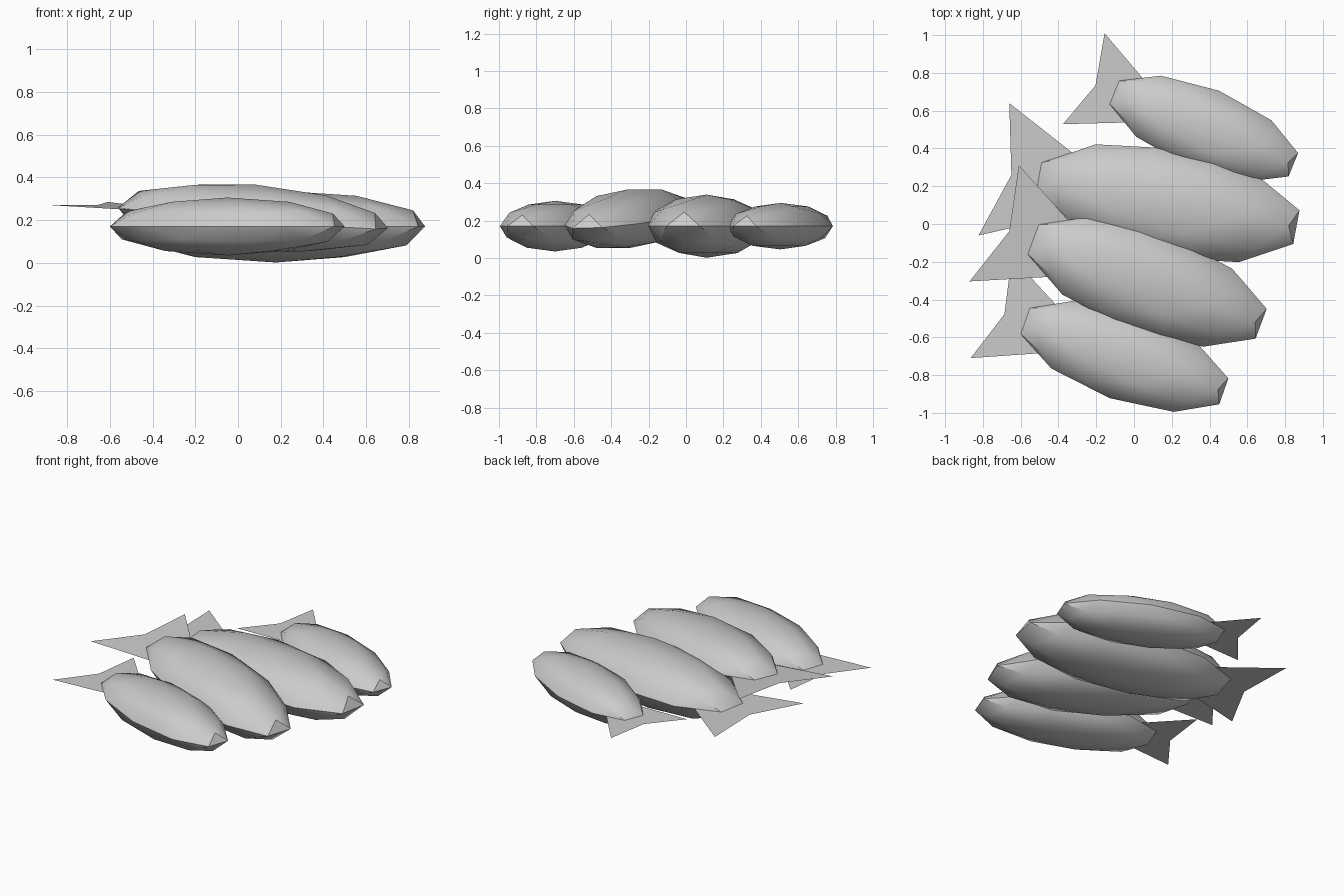
import bpy
import math
from mathutils import Matrix, Euler

if "Cube" in bpy.data.objects:
    bpy.data.objects.remove(bpy.data.objects["Cube"])

# Tail outline in units of half body length (fish points along +x)
TAIL = [(-0.65, 0.185), (-1.26, 0.505), (-1.15, -0.005), (-1.305, -0.48), (-0.65, -0.195)]


def fish(tag, centre, half_length, yaw, pitch=0.0, roll=0.0):
    rot = Euler([math.radians(a) for a in (roll, pitch, yaw)]).to_matrix().to_4x4()
    place = Matrix.Translation(centre) @ rot

    # Body: flattened, stretched icosphere
    bpy.ops.mesh.primitive_ico_sphere_add(subdivisions=2, radius=1)
    body = bpy.context.object
    body.name = "fish_body_" + tag
    a = half_length
    body.data.transform(Matrix.Diagonal((a, a * 0.402, a * 0.231, 1)))
    body.matrix_world = place
    bpy.ops.object.shade_smooth_by_angle()

    # Tail: one flat forked sheet rooted inside the body
    mesh = bpy.data.meshes.new("fish_tail_" + tag)
    root = len(TAIL)
    verts = [(x * a, y * a, 0) for x, y in TAIL] + [(-0.65 * a, 0, 0)]
    mesh.from_pydata(verts, [], [(0, 1, 2, root), (root, 2, 3, 4)])
    tail = bpy.data.objects.new("fish_tail_" + tag, mesh)
    bpy.context.collection.objects.link(tail)
    tail.matrix_world = place


# Four fish laid side by side, the second leaning on its neighbours
fish("front", (-0.05, -0.70, 0.17), 0.586, -19.5)
fish("second", (0.07, -0.305, 0.21), 0.678, -20.3, 4.4, 1.5)
fish("third", (0.177, 0.11, 0.17), 0.730, -10.5)
fish("back", (0.37, 0.505, 0.17), 0.537, -22.0)
